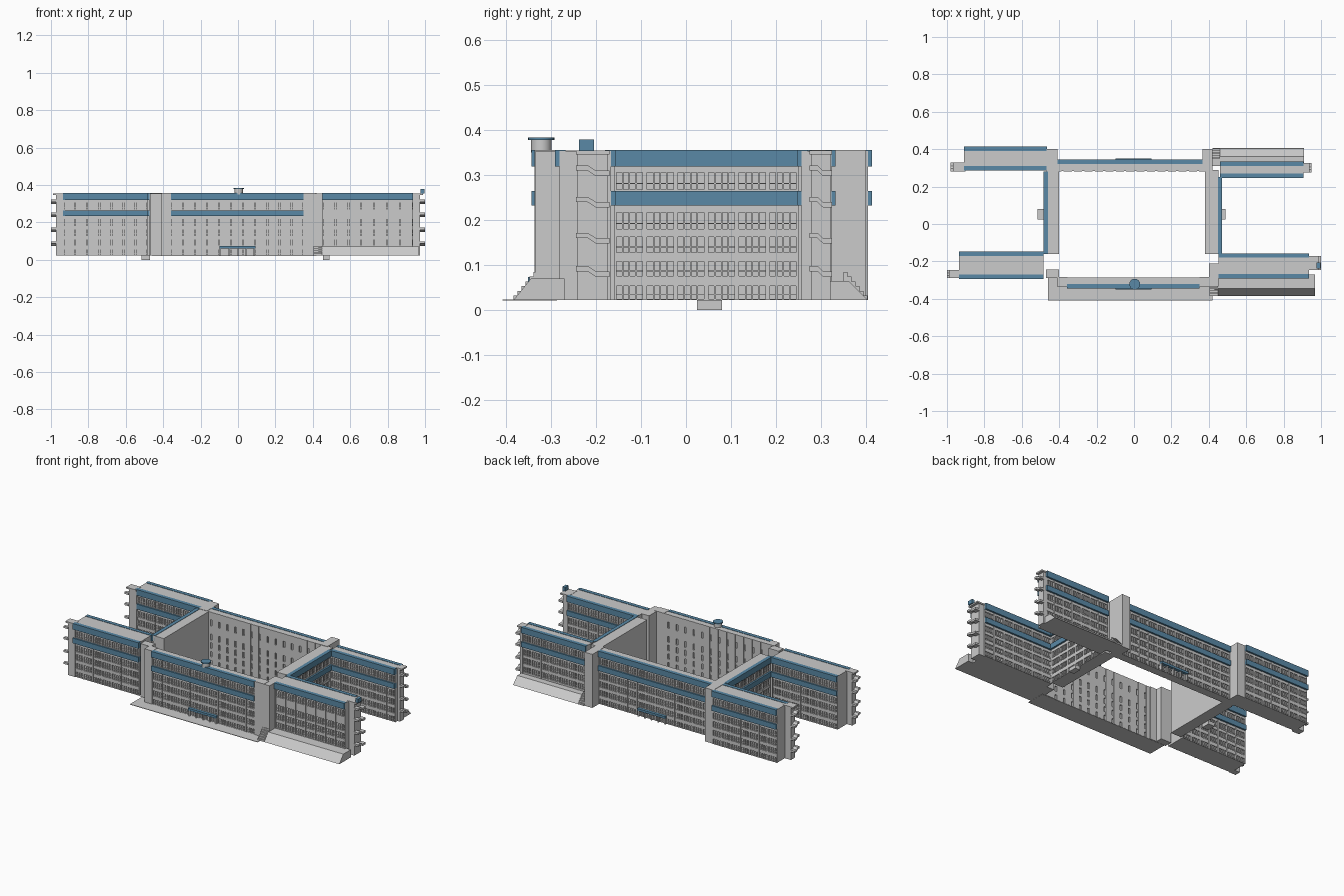
import bpy, bmesh, math
from mathutils import Matrix, Vector

if "Cube" in bpy.data.objects:
    bpy.data.objects.remove(bpy.data.objects["Cube"])

BLUE = bpy.data.materials.new("blue_trim")
BLUE.diffuse_color = (0.10, 0.25, 0.38, 1)
BLUE.use_nodes = True
BLUE.node_tree.nodes["Principled BSDF"].inputs["Base Color"].default_value = BLUE.diffuse_color
Z0, Z1 = 0.022, 0.354
FLOORS = [(.025, .054), (.076, .108), (.128, .163), (.180, .217), (.268, .306)]
BANDS = [(.233, .265), (.319, .356)]


def finish(name, bm, mat=None):
    me = bpy.data.meshes.new(name)
    bmesh.ops.recalc_face_normals(bm, faces=bm.faces)
    bm.to_mesh(me)
    bm.free()
    ob = bpy.data.objects.new(name, me)
    bpy.context.collection.objects.link(ob)
    if mat:
        me.materials.append(mat)
    return ob


def add_box(bm, x0, x1, y0, y1, z0, z1):
    m = Matrix.Translation(((x0 + x1) / 2, (y0 + y1) / 2, (z0 + z1) / 2))
    s = Matrix.Diagonal((abs(x1 - x0), abs(y1 - y0), abs(z1 - z0), 1))
    bmesh.ops.create_cube(bm, size=1, matrix=m @ s)


def boxes(name, items, mat=None):
    bm = bmesh.new()
    for b in items:
        add_box(bm, *b)
    return finish(name, bm, mat)


def prism(name, profile, x0, x1):
    # (y, z) profile extruded along x
    bm = bmesh.new()
    f = bm.faces.new([bm.verts.new((x0, y, z)) for y, z in profile])
    r = bmesh.ops.extrude_face_region(bm, geom=[f])
    vs = [v for v in r["geom"] if isinstance(v, bmesh.types.BMVert)]
    bmesh.ops.translate(bm, verts=vs, vec=Vector((x1 - x0, 0, 0)))
    return finish(name, bm)


def facade(name, axis, u0, u1, plane, out, bays, pier=.01, mullions=3,
           bands=BANDS, depth=.008):
    """Window wall in relief on a plane; out = +1/-1 is the facing direction."""
    def place(a, b, n0, n1, z0, z1):
        n0, n1 = sorted((plane + out * n0, plane + out * n1))
        return (a, b, n0, n1, z0, z1) if axis == 'x' else (n0, n1, a, b, z0, z1)
    w = (u1 - u0) / bays
    items = []
    # spandrels between the floors
    edges = [Z0] + [z for f in FLOORS for z in f] + [Z1]
    for z0, z1 in zip(edges[::2], edges[1::2]):
        items.append(place(u0, u1, -depth, 0, z0, z1))
    # piers between the bays
    for i in range(bays + 1):
        c = u0 + i * w
        items.append(place(max(u0, c - pier / 2), min(u1, c + pier / 2),
                           -depth, .0015, Z0, Z1))
    # mullions and transoms
    if mullions:
        for i in range(bays):
            for k in range(1, mullions + 1):
                c = u0 + i * w + pier / 2 + (w - pier) * k / (mullions + 1)
                items.append(place(c - .0018, c + .0018, -depth, -.002, Z0, Z1))
        for z0, z1 in FLOORS:
            t = z0 + (z1 - z0) * .35
            items.append(place(u0, u1, -depth, -.004, t - .001, t + .001))
    boxes(name + "_windows", items)
    if bands:
        boxes(name + "_blue_bands",
              [place(u0, u1, -.012, .011, *b) for b in bands], BLUE)


R = .008  # window recess

# Front and back main blocks with window fronts and slit courtyard walls
boxes("front_block", [(-.41, .41, -.333 + R, -.287 - R, Z0, Z1)])
facade("front_block", 'x', -.358, .350, -.333, -1, 11)
facade("front_courtyard", 'x', -.41, .41, -.287, 1, 14, .045, 0, None)
boxes("back_block", [(-.41, .37, .283 + R, .333 - R, Z0, Z1)])
facade("back_block", 'x', -.41, .367, .333, 1, 12)
facade("back_courtyard", 'x', -.41, .37, .283, -1, 14, .043, 0, None)

# Side connecting blocks
boxes("left_connector", [(-.472 + R, -.40, -.16, .29, Z0, Z1)])
facade("left_connector", 'y', -.16, .28, -.472, -1, 6)
boxes("right_connector", [(.38, .460 - R, -.16, .29, Z0, Z1)])
facade("right_connector", 'y', -.16, .25, .460, 1, 6)
boxes("side_door_steps", [(-.515, -.47, .025, .08, 0, Z0),
                          (.455, .49, .025, .08, 0, Z0)])

# Corner towers
boxes("corner_towers", [
    (-.468, -.41, .28, .40, Z0, Z1 + .002), (.366, .42, .28, .40, Z0, Z1 + .002),
    (-.41, -.356, -.337, -.283, Z0, Z1 + .002), (-.47, -.40, -.29, -.243, Z0, Z1),
    (.350, .415, -.337, -.283, Z0, Z1 + .002), (.402, .452, -.335, -.21, Z0, Z1)])

# Wings: name, x range, y range, end strip y range, tip x, bands on -y and +y sides
TOP = BANDS[1:]
WINGS = [
    ("front_left_wing", -.935, -.483, -.282, -.158, -.29, -.245, -1.0, BANDS, BANDS),
    ("front_right_wing", .452, .935, -.280, -.168, -.245, -.17, 1.0, TOP, BANDS),
    ("back_left_wing", -.91, -.465, .297, .403, .28, .33, -.98, BANDS, BANDS),
    ("back_right_wing", .460, .905, .258, .322, .275, .325, .95, BANDS, BANDS),
]
for name, x0, x1, y0, y1, s0, s1, tip, b0, b1 in WINGS:
    boxes(name, [(x0, x1, y0 + R, y1 - R, Z0, Z1)])
    facade(name + "_front", 'x', x0, x1, y0, -1, 7, bands=b0)
    facade(name + "_back", 'x', x0, x1, y1, 1, 7, bands=b1)
    # end stair column with a roof plate
    d = 1 if tip > 0 else -1
    end = x1 if d > 0 else x0
    col = tip - d * .028
    xs = sorted((end - d * .01, col))
    rs = sorted((end - d * .01, tip - d * .012))
    boxes(name + "_end_column", [
        (*xs, s0 + .004, s1 - .004, Z0, Z1),
        (*rs, s0, s1, Z1 - .008, Z1 + .001)])
    # stepped landings on the end
    m0, m1 = s0 + (s1 - s0) * .35, s0 + (s1 - s0) * .6
    for i, z in enumerate((.098, .172, .252, .322)):
        prof = [(s0, z), (m0, z), (m1, z - .012), (s1, z - .012),
                (s1, z - .024), (m1, z - .024), (m0, z - .012), (s0, z - .012)]
        prism(f"{name}_landing_{i + 1}", prof, col - d * .002, tip)

# Sloped plinths beside the right-hand wings
prism("front_right_plinth", [(-.27, Z0), (-.27, .07), (-.345, .07), (-.384, Z0)],
      .43, .968)
prism("back_right_plinth", [(.31, Z0), (.31, .065), (.362, .065), (.405, Z0)],
      .42, .91)

# Outdoor steps at the plinth ends
for name, x0, x1, y, s in (("front_steps", .405, .45, -.33, -1),
                           ("back_steps", .42, .46, .35, 1)):
    items = []
    for i in range(6):
        a, b = sorted((y, y + s * .009 * (i + 1)))
        items.append((x0, x1, a, b, Z0, .085 - i * .0105))
    boxes(name, items)

# Thin terrace in front of the main block
boxes("front_terrace", [(-.46, .42, -.408, -.287, Z0 - .001, Z0 + .002)])

# Entrance canopies
for name, y, s in (("front_entrance", -.333, -1), ("back_entrance", .333, 1)):
    a, b = sorted((y, y + s * .018))
    boxes(name + "_canopy", [(-.10, .093, a, b, .060, .074)], BLUE)
    c, e = sorted((y, y + s * .012))
    boxes(name + "_piers", [(x - .004, x + .004, c, e, Z0, .06)
                            for x in (-.095, -.048, 0, .044, .088)])

# Rooftop turret and blue tank
for name, r, z0, z1, mat in (("turret_drum", .023, Z1 - .004, .379, None),
                             ("turret_cap", .029, .378, .384, BLUE)):
    bm = bmesh.new()
    bmesh.ops.create_cone(bm, cap_ends=True, segments=24, radius1=r, radius2=r,
                          depth=z1 - z0,
                          matrix=Matrix.Translation((.004, -.322, (z0 + z1) / 2)))
    ob = finish(name, bm, mat)
    bpy.context.view_layer.objects.active = ob
    ob.select_set(True)
    bpy.ops.object.shade_smooth_by_angle(angle=math.radians(30))
    ob.select_set(False)
boxes("roof_tank", [(.977, .996, -.238, -.205, Z1, .379)], BLUE)
